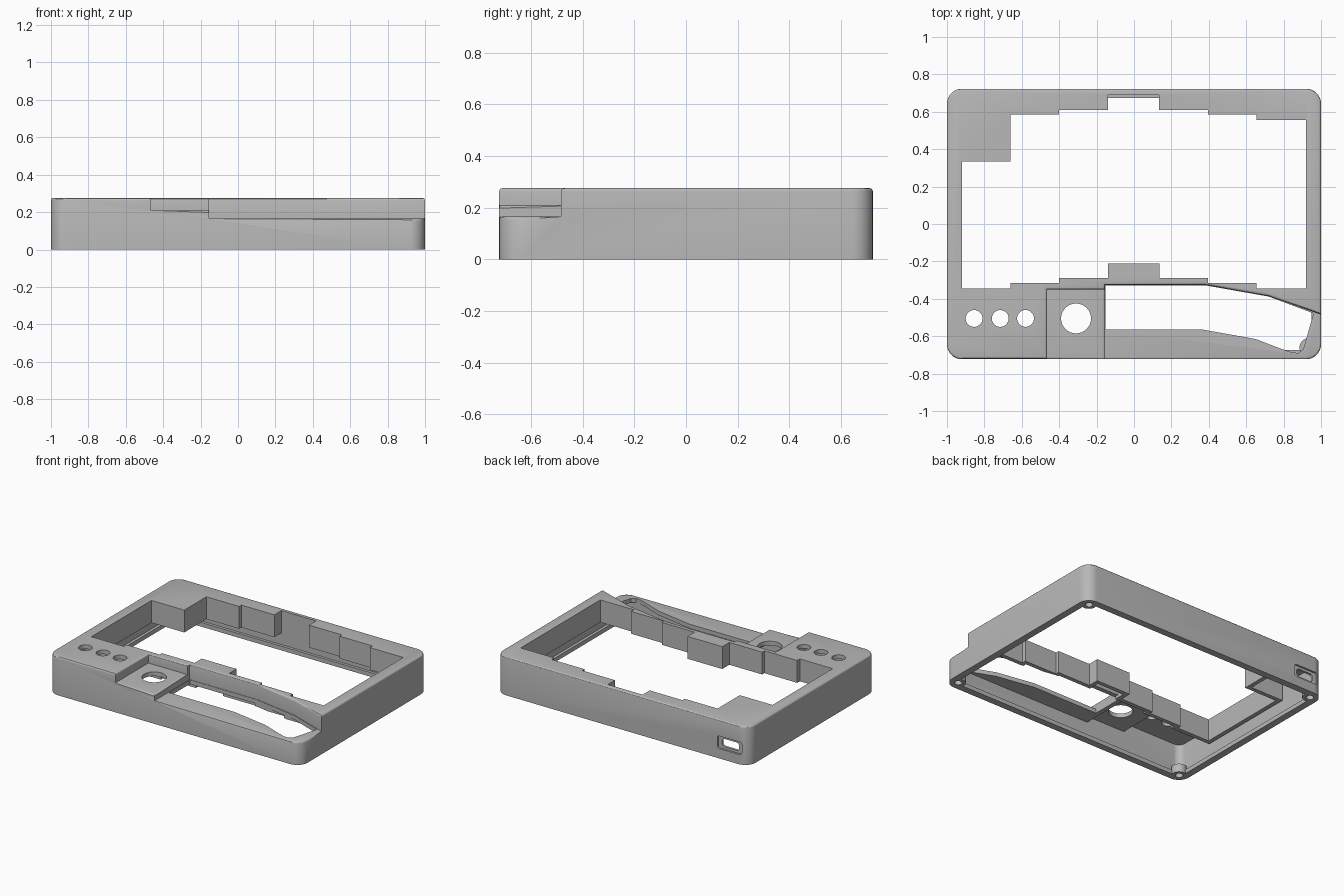
import bpy, bmesh
from math import cos, sin, pi, radians
from mathutils import Matrix, Vector

cube = bpy.data.objects.get("Cube")
if cube:
    bpy.data.objects.remove(cube, do_unlink=True)

HX, HY, TOP = 1.0, 0.723, 0.275
WALL, LIP = 0.03, 0.05
PAD_Z, SCOOP_Z, COLLAR_Z = 0.21, 0.165, 0.115

grey = bpy.data.materials.new("light_grey_plastic")
grey.use_nodes = True
grey.diffuse_color = (0.48, 0.48, 0.48, 1)
grey.node_tree.nodes["Principled BSDF"].inputs["Base Color"].default_value = (0.48, 0.48, 0.48, 1)


def rounded(hx, hy, r, seg=8):
    """Rounded rectangle outline, counter-clockwise."""
    pts = []
    for q, (sx, sy) in enumerate([(1, 1), (-1, 1), (-1, -1), (1, -1)]):
        for i in range(seg + 1):
            a = pi / 2 * (q + i / seg)
            pts.append((sx * (hx - r) + r * cos(a), sy * (hy - r) + r * sin(a)))
    return pts


def circle(x, y, r, n=32):
    return [(x + r * cos(2 * pi * i / n), y + r * sin(2 * pi * i / n)) for i in range(n)]


def offset(pts, d):
    """Grow a counter-clockwise outline by d with mitred corners."""
    out = []
    for i, p in enumerate(pts):
        a, b, c = Vector(pts[i - 1]), Vector(p), Vector(pts[(i + 1) % len(pts)])
        u, v = (b - a).normalized(), (c - b).normalized()
        n1, n2 = Vector((u.y, -u.x)), Vector((v.y, -v.x))
        m = b + (n1 + n2) * d / (1 + n1.dot(n2))
        out.append((m.x, m.y))
    return out


def prism(name, pts, z0, z1, matrix=None):
    bm = bmesh.new()
    face = bm.faces.new([bm.verts.new((x, y, z0)) for x, y in pts])
    ext = bmesh.ops.extrude_face_region(bm, geom=[face])
    bmesh.ops.translate(bm, vec=(0, 0, z1 - z0),
                        verts=[g for g in ext["geom"] if isinstance(g, bmesh.types.BMVert)])
    bmesh.ops.recalc_face_normals(bm, faces=bm.faces)
    if matrix:
        bm.transform(matrix)
    me = bpy.data.meshes.new(name)
    bm.to_mesh(me)
    bm.free()
    ob = bpy.data.objects.new(name, me)
    bpy.context.scene.collection.objects.link(ob)
    return ob


def cut(target, *cutters):
    """Subtract each cutter from the target and remove it."""
    for c in cutters:
        mod = target.modifiers.new("cut", "BOOLEAN")
        mod.operation, mod.solver, mod.object = "DIFFERENCE", "EXACT", c
        bpy.context.view_layer.update()
        deps = bpy.context.evaluated_depsgraph_get()
        me = bpy.data.meshes.new_from_object(target.evaluated_get(deps))
        target.modifiers.clear()
        target.data = me
        bpy.data.objects.remove(c, do_unlink=True)


# Outlines: stepped display window, tool scoop, scoop opening, button pad
steps = [(0.135, 0.0), (0.395, 0.08), (0.655, 0.105)]
front = [(-0.92, -0.345), (-0.66, -0.345), (-0.66, -0.315), (-0.40, -0.315),
         (-0.40, -0.29), (-0.14, -0.29), (-0.14, -0.21), (0.135, -0.21),
         (0.135, -0.29), (0.395, -0.29), (0.395, -0.315), (0.655, -0.315),
         (0.655, -0.345), (0.92, -0.345)]
back = [(0.92, 0.555), (0.655, 0.555), (0.655, 0.585), (0.395, 0.585),
        (0.395, 0.61), (0.135, 0.61), (0.135, 0.69), (-0.14, 0.69),
        (-0.14, 0.61), (-0.40, 0.61), (-0.40, 0.585), (-0.66, 0.585),
        (-0.66, 0.335), (-0.92, 0.335)]
window = front + back
scoop = [(-0.155, -0.325), (-0.155, -0.9), (1.2, -0.9), (1.2, -0.556),
         (0.72, -0.385), (0.38, -0.325)]
opening = [(-0.152, -0.328), (-0.152, -0.565), (0.37, -0.565), (0.65, -0.615),
           (0.78, -0.665), (0.84, -0.685), (0.88, -0.69), (0.905, -0.67),
           (0.96, -0.478), (0.72, -0.388), (0.38, -0.328)]
pad = [(-0.465, -0.35), (-0.465, -0.9), (-0.15, -0.9), (-0.15, -0.35)]
corners = [(sx * 0.935, sy * 0.66) for sx in (1, -1) for sy in (1, -1)]

# Outer body with lowered pad and scoop
body = prism("enclosure_shell", rounded(HX, HY, 0.08), 0, TOP)
cut(body, prism("scoop_cut", scoop, SCOOP_Z, 0.5), prism("pad_cut", pad, PAD_Z, 0.5))

# Soft upper edges
bm = bmesh.new()
bm.from_mesh(body.data)
bmesh.ops.remove_doubles(bm, verts=bm.verts, dist=1e-5)
edges = [e for e in bm.edges
         if all(v.co.z > 0.16 for v in e.verts)
         and abs(e.verts[0].co.z - e.verts[1].co.z) < 1e-4
         and len(e.link_faces) == 2 and e.calc_face_angle_signed() > 0.5]
bmesh.ops.bevel(bm, geom=edges, offset=0.012, segments=3, profile=0.5,
                affect="EDGES", clamp_overlap=True)
bm.to_mesh(body.data)
bm.free()

# Hollow interior, leaving collar, pad, scoop and corner bosses in place
cavity = prism("cavity", rounded(HX - WALL, HY - WALL, 0.05), 0.03, TOP - WALL)
cut(cavity,
    prism("collar_keep", offset(window, WALL), COLLAR_Z, 0.5),
    prism("pad_keep", offset(pad, WALL), PAD_Z - WALL, 0.5),
    prism("scoop_keep", offset(scoop, WALL), SCOOP_Z - WALL, 0.5))
mouth = prism("mouth", rounded(HX - LIP, HY - LIP, 0.04), -0.1, 0.05)
for x, y in corners:
    cut(cavity, prism("boss_keep", circle(x, y, 0.05), -0.2, 0.06))
    cut(mouth, prism("boss_keep", circle(x, y, 0.05), -0.2, 0.2))
cut(body, cavity, mouth)

# Through openings and button holes
cut(body, prism("window_cut", window, 0.06, 0.5), prism("opening_cut", opening, 0.07, 0.5))
for x, y, r in [(-0.855, -0.505, 0.045), (-0.715, -0.505, 0.045),
                (-0.58, -0.505, 0.045), (-0.31, -0.505, 0.08)]:
    cut(body, prism("button_hole", circle(x, y, r), 0.07, 0.5))

# Screw holes under the corners
for x, y in corners:
    cut(body, prism("screw_hole", circle(x, y, 0.025, 20), -0.1, 0.045))

# Cable port in the back wall
port = Matrix.Translation((-0.85, HY, 0.115)) @ Matrix.Rotation(radians(90), 4, "X")
cut(body, prism("port_recess", rounded(0.095, 0.045, 0.015, 4), -0.1, 0.014, port),
    prism("port_slot", rounded(0.068, 0.028, 0.022, 5), -0.1, 0.07, port))

# Finish
body.data.materials.clear()
body.data.materials.append(grey)
for p in body.data.polygons:
    p.material_index = 0
bpy.ops.object.select_all(action="DESELECT")
body.select_set(True)
bpy.context.view_layer.objects.active = body
bpy.ops.object.shade_smooth_by_angle(angle=radians(30))
